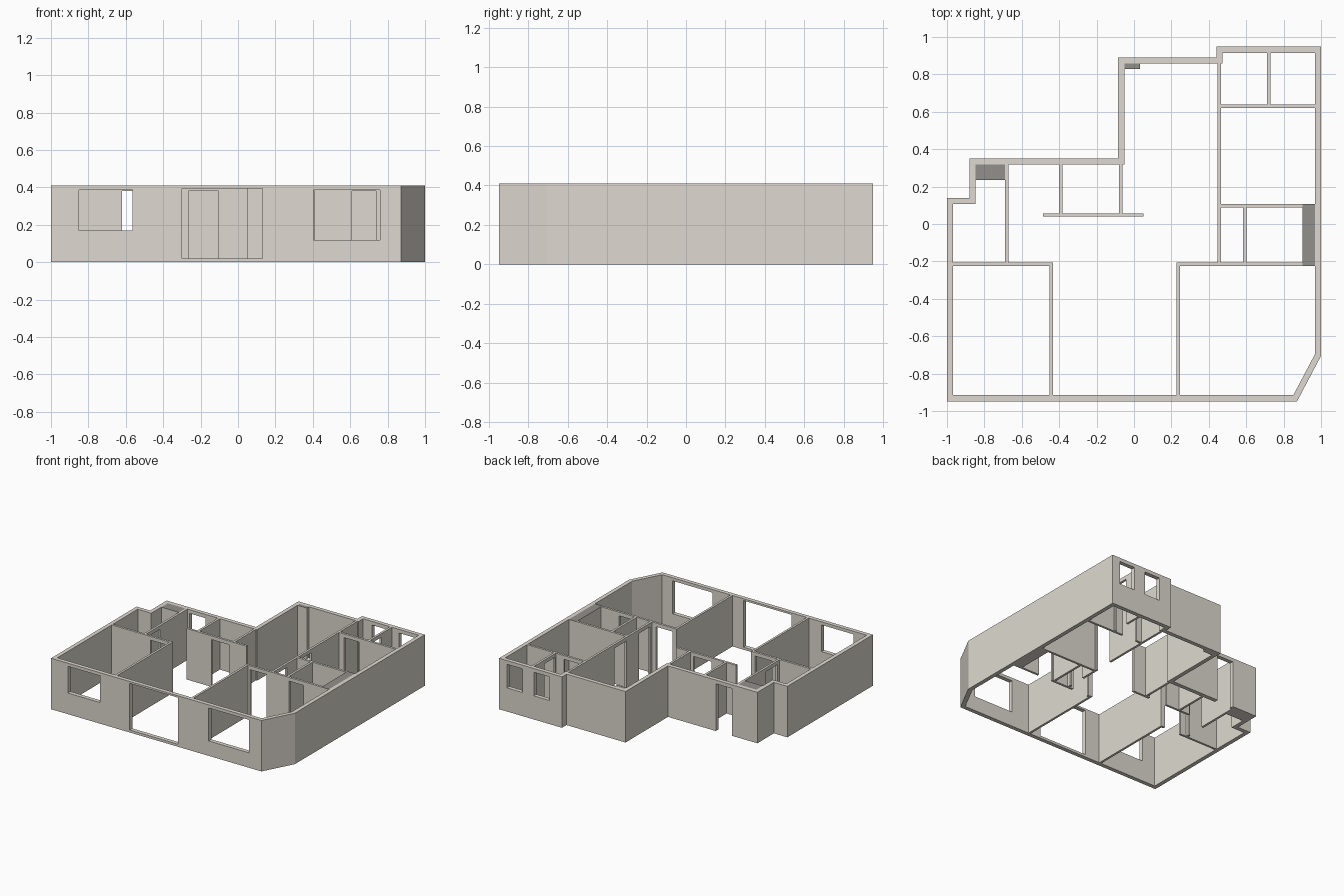
import bpy
import bmesh
from mathutils import Vector

if "Cube" in bpy.data.objects:
    bpy.data.objects.remove(bpy.data.objects["Cube"], do_unlink=True)

HEIGHT = 0.41
OUTER = 0.033   # exterior wall thickness
INNER = 0.018   # partition thickness
DOOR = 0.38     # door head height


def material(name, color):
    mat = bpy.data.materials.new(name)
    mat.use_nodes = True
    mat.diffuse_color = (*color, 1)
    mat.node_tree.nodes["Principled BSDF"].inputs["Base Color"].default_value = (*color, 1)
    return mat


plaster = material("light warm grey plaster", (0.735, 0.70, 0.635))
dark_grey = material("dark grey column top", (0.285, 0.28, 0.265))


def add_object(name, bm):
    bmesh.ops.recalc_face_normals(bm, faces=bm.faces)
    mesh = bpy.data.meshes.new(name)
    bm.to_mesh(mesh)
    bm.free()
    mesh.materials.append(plaster)
    obj = bpy.data.objects.new(name, mesh)
    bpy.context.collection.objects.link(obj)
    return obj


def box(name, x0, x1, y0, y1, z0=0, z1=HEIGHT):
    bm = bmesh.new()
    bmesh.ops.create_cube(bm, size=1)
    for v in bm.verts:
        v.co = ((x0, x1)[v.co.x > 0], (y0, y1)[v.co.y > 0], (z0, z1)[v.co.z > 0])
    return add_object(name, bm)


def cut(wall, x0, x1, y0, y1, z0, z1):
    """Cut a box-shaped opening through a wall."""
    cutter = box("opening_cutter", x0, x1, y0, y1, z0, z1)
    cutter.hide_render = True
    mod = wall.modifiers.new("opening", 'BOOLEAN')
    mod.operation = 'DIFFERENCE'
    mod.solver = 'EXACT'
    mod.object = cutter
    bpy.context.view_layer.objects.active = wall
    bpy.ops.object.modifier_apply(modifier=mod.name)
    bpy.data.objects.remove(cutter, do_unlink=True)


def partition(name, axis, pos, start, end, doors=()):
    """Thin wall running along an axis, with door openings given as ranges."""
    a, b = pos - INNER / 2, pos + INNER / 2
    if axis == "x":
        wall = box(name, start, end, a, b)
    else:
        wall = box(name, a, b, start, end)
    for d0, d1 in doors:
        if axis == "x":
            cut(wall, d0, d1, a - 0.02, b + 0.02, -0.02, DOOR)
        else:
            cut(wall, a - 0.02, b + 0.02, d0, d1, -0.02, DOOR)


def column(name, x0, x1, y0, y1):
    """Plastered service column with a dark top."""
    mesh = box(name, x0, x1, y0, y1).data
    mesh.materials.append(dark_grey)
    for face in mesh.polygons:
        face.material_index = int(face.normal.z > 0.5)


def inset(points, dist):
    """Mitred inward offset of a counter-clockwise outline."""
    result = []
    for i, p in enumerate(points):
        d0 = (p - points[i - 1]).normalized()
        d1 = (points[(i + 1) % len(points)] - p).normalized()
        n0, n1 = Vector((-d0.y, d0.x)), Vector((-d1.y, d1.x))
        result.append(p + (n0 + n1) * dist / (1 + n0.dot(n1)))
    return result


# Exterior wall ring, following the stepped plan with one chamfered corner
outline = [Vector(p) for p in (
    (-1, -0.948), (0.872, -0.948), (1, -0.705), (1, 0.948), (0.44, 0.948), (0.44, 0.89),
    (-0.085, 0.89), (-0.085, 0.35), (-0.88, 0.35), (-0.88, 0.14), (-1, 0.14))]
bm = bmesh.new()
rings = [[bm.verts.new((p.x, p.y, z)) for p in loop]
         for loop in (outline, inset(outline, OUTER)) for z in (0, HEIGHT)]
out_low, out_high, in_low, in_high = rings
for lo, hi in ((out_low, out_high), (out_high, in_high), (in_high, in_low), (in_low, out_low)):
    for i in range(len(outline)):
        j = (i + 1) % len(outline)
        bm.faces.new((lo[i], lo[j], hi[j], hi[i]))
exterior = add_object("exterior_wall", bm)

# Front windows and wide entrance
for x0, x1, z0, z1 in ((-0.85, -0.565, 0.17, 0.385), (-0.30, 0.13, 0.02, 0.395),
                       (0.403, 0.76, 0.12, 0.385)):
    cut(exterior, x0, x1, -1, -0.88, z0, z1)
# Back windows and back door
for x0, x1 in ((0.55, 0.69), (0.79, 0.93)):
    cut(exterior, x0, x1, 0.89, 1, 0.19, DOOR)
cut(exterior, -0.655, -0.51, 0.29, 0.4, -0.02, DOOR)

# Partitions of the right-hand rooms
partition("kitchen_front_partition", "x", -0.215, -0.967, -0.434, [(-0.62, -0.47)])
partition("front_right_room_partition", "y", -0.443, -0.915, -0.224)
partition("kitchen_side_partition", "y", -0.681, -0.206, 0.317, [(-0.18, -0.03)])
partition("washroom_right_partition", "y", -0.392, 0.057, 0.317)
partition("washroom_front_partition", "x", 0.048, -0.486, 0.05, [(-0.265, -0.105)])
partition("washroom_left_partition", "y", -0.071, 0.057, 0.317)

# Partitions of the left-hand rooms
partition("front_left_room_partition", "y", 0.236, -0.915, -0.224)
partition("front_left_room_back_partition", "x", -0.215, 0.227, 0.90,
          [(0.265, 0.41), (0.61, 0.739)])
partition("hall_partition", "y", 0.455, -0.206, 0.857, [(-0.18, -0.04), (0.12, 0.27)])
partition("bathroom_back_partition", "x", 0.098, 0.464, 0.90)
partition("bathroom_side_partition", "y", 0.592, -0.206, 0.089)
partition("rear_rooms_partition", "x", 0.63, 0.464, 0.967, [(0.51, 0.64)])
partition("rear_rooms_divider", "y", 0.72, 0.639, 0.915, [(0.65, 0.78)])

# Service columns in the corners
column("hall_column", -0.052, 0.032, 0.83, 0.857)
column("kitchen_column", -0.847, -0.69, 0.235, 0.317)
column("bathroom_column", 0.90, 0.967, -0.224, 0.107)
